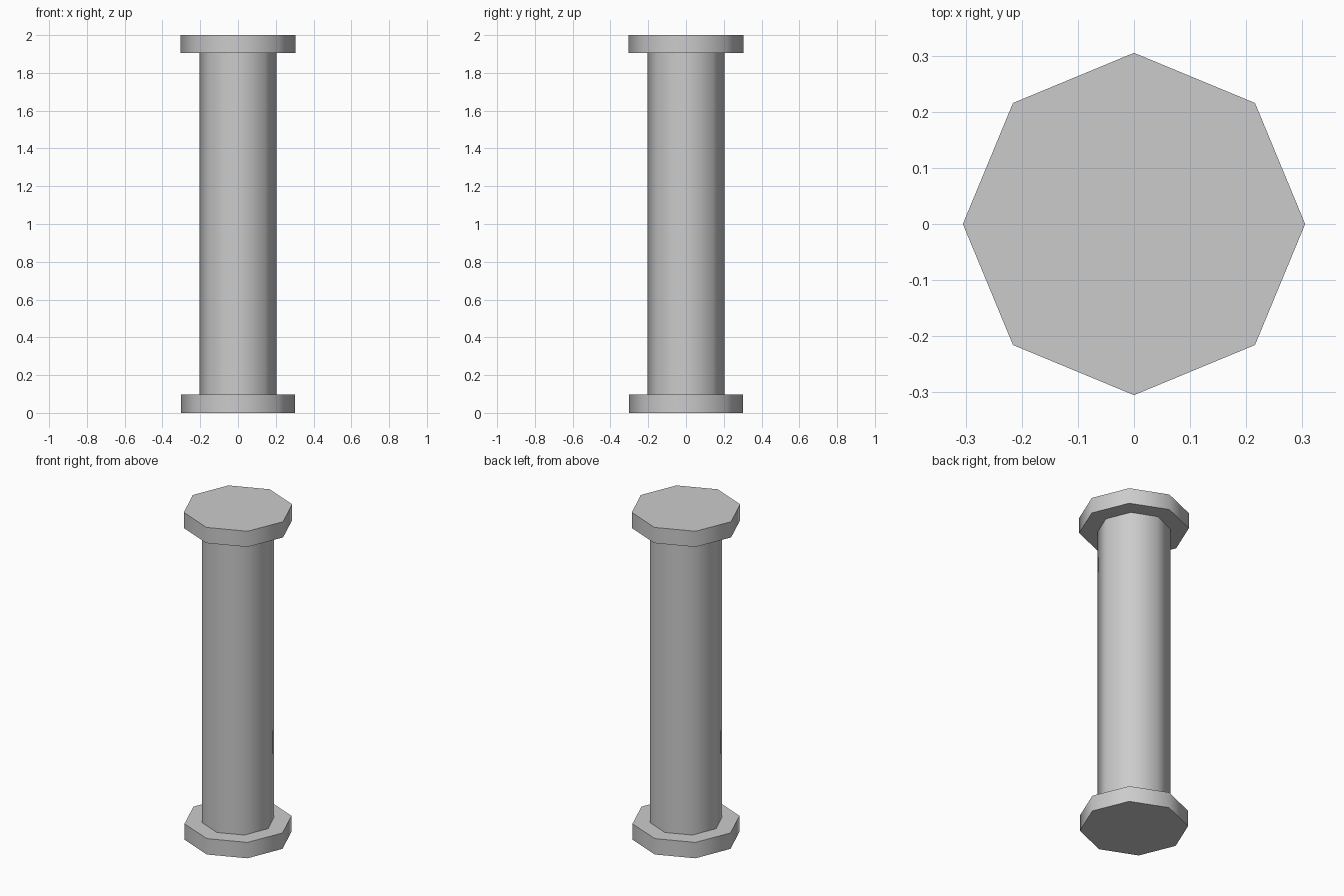
import bpy
import math

if "Cube" in bpy.data.objects:
    bpy.data.objects.remove(bpy.data.objects["Cube"])


def octagon(name, radius, z0, z1):
    """Eight-sided prism with corners on the x and y axes, smooth sides and sharp rims."""
    bpy.ops.mesh.primitive_cylinder_add(
        vertices=8, radius=radius, depth=z1 - z0, location=(0, 0, (z0 + z1) / 2))
    obj = bpy.context.object
    obj.name = name
    bpy.ops.object.shade_smooth_by_angle(angle=math.radians(60))
    return obj


# Foot plate, shaft and top plate stacked along z
octagon("column_base", 0.301, 0.0, 0.097)
octagon("column_shaft", 0.203, 0.097, 1.904)
octagon("column_cap", 0.305, 1.904, 2.0)
